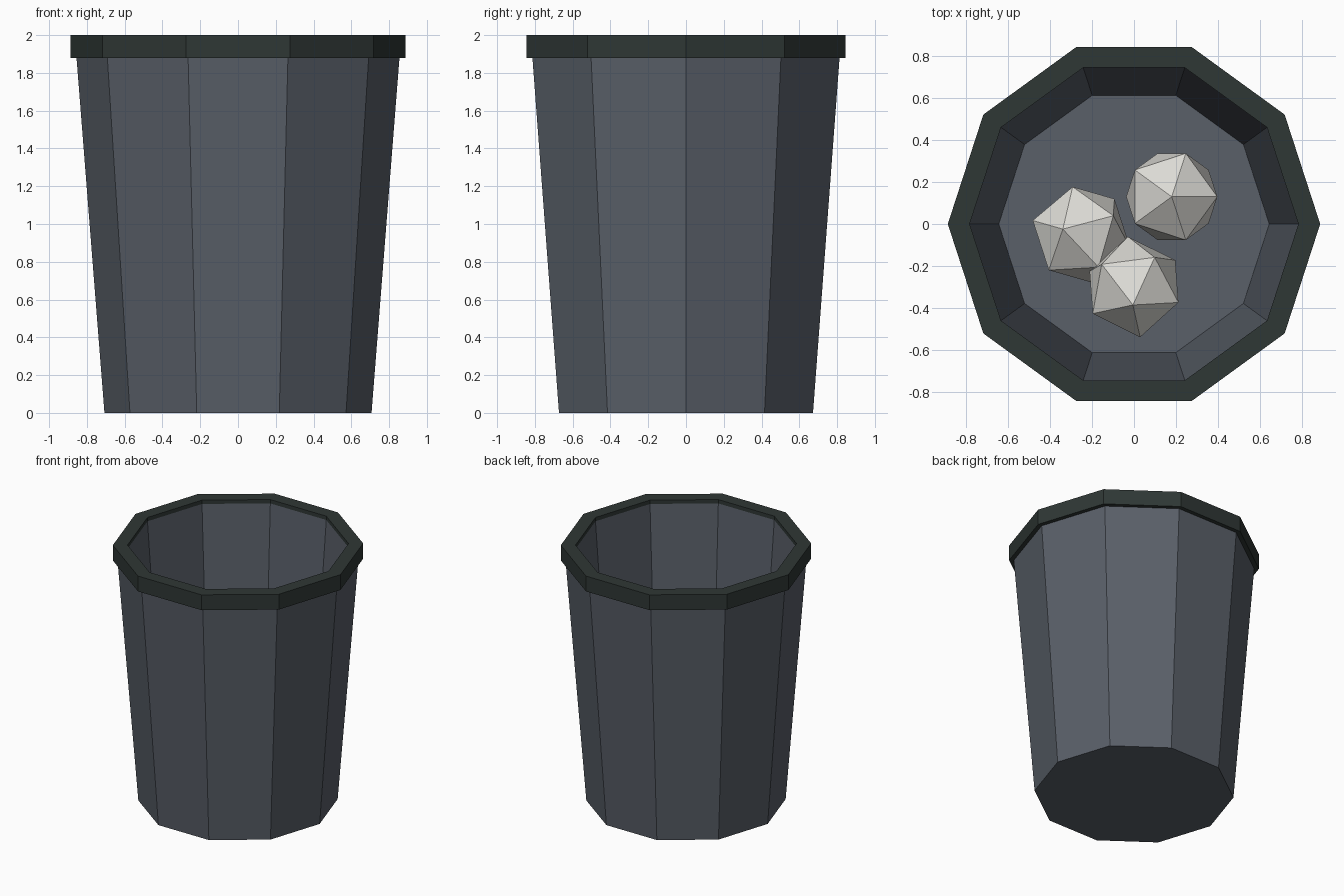
import bpy
import bmesh
from math import cos, sin, radians, tau
from mathutils import Matrix

cube = bpy.data.objects.get("Cube")
if cube:
    bpy.data.objects.remove(cube, do_unlink=True)

SIDES = 10
FLOOR = 0.12


def material(name, rgb):
    mat = bpy.data.materials.new(name)
    mat.use_nodes = True
    colour = (*rgb, 1.0)
    mat.diffuse_color = colour
    bsdf = mat.node_tree.nodes["Principled BSDF"]
    bsdf.inputs["Base Color"].default_value = colour
    bsdf.inputs["Roughness"].default_value = 0.8
    return mat


def finish(name, bm, mat):
    bmesh.ops.recalc_face_normals(bm, faces=bm.faces)
    mesh = bpy.data.meshes.new(name)
    bm.to_mesh(mesh)
    bm.free()
    mesh.materials.append(mat)
    obj = bpy.data.objects.new(name, mesh)
    bpy.context.collection.objects.link(obj)
    return obj


def lathe(name, profile, mat, closed):
    """Turn (radius, height) points round z; an open profile gets flat end caps."""
    bm = bmesh.new()
    rings = [[bm.verts.new((r * cos(i * tau / SIDES), r * sin(i * tau / SIDES), z))
              for i in range(SIDES)] for r, z in profile]
    pairs = list(zip(rings, rings[1:]))
    if closed:
        pairs.append((rings[-1], rings[0]))
    else:
        bm.faces.new(rings[0])
        bm.faces.new(rings[-1])
    for a, b in pairs:
        for i in range(SIDES):
            j = (i + 1) % SIDES
            bm.faces.new((a[i], a[j], b[j], b[i]))
    return finish(name, bm, mat)


def paper_ball(name, location, azimuth, tilt, spin, mat):
    """Twenty-sided ball, spun, tipped over and turned."""
    turn = (Matrix.Translation(location)
            @ Matrix.Rotation(radians(azimuth), 4, 'Z')
            @ Matrix.Rotation(radians(tilt), 4, 'Y')
            @ Matrix.Rotation(radians(spin), 4, 'Z'))
    bm = bmesh.new()
    bmesh.ops.create_icosphere(bm, subdivisions=1, radius=0.243, matrix=turn)
    return finish(name, bm, mat)


grey = material("slate grey", (0.10, 0.115, 0.14))
dark = material("dark green grey", (0.028, 0.038, 0.035))
paper = material("paper white", (0.72, 0.71, 0.67))

# Tapered bin wall with its inner floor
lathe("bin_body", [(0.707, 0), (0.862, 1.97), (0.784, 1.97), (0.645, FLOOR)], grey, False)

# Square-section rim
lathe("bin_rim", [(0.888, 1.88), (0.888, 2.0), (0.784, 2.0), (0.784, 1.88)], dark, True)

# Crumpled paper inside
paper_ball("paper_ball_back", (0.18, 0.13, FLOOR + 0.24), 0, 0, 0, paper)
paper_ball("paper_ball_right", (-0.25, -0.05, FLOOR + 0.23), 164, 22.5, 0, paper)
paper_ball("paper_ball_front", (0.0, -0.30, FLOOR + 0.42), 55, 45, -24, paper)
